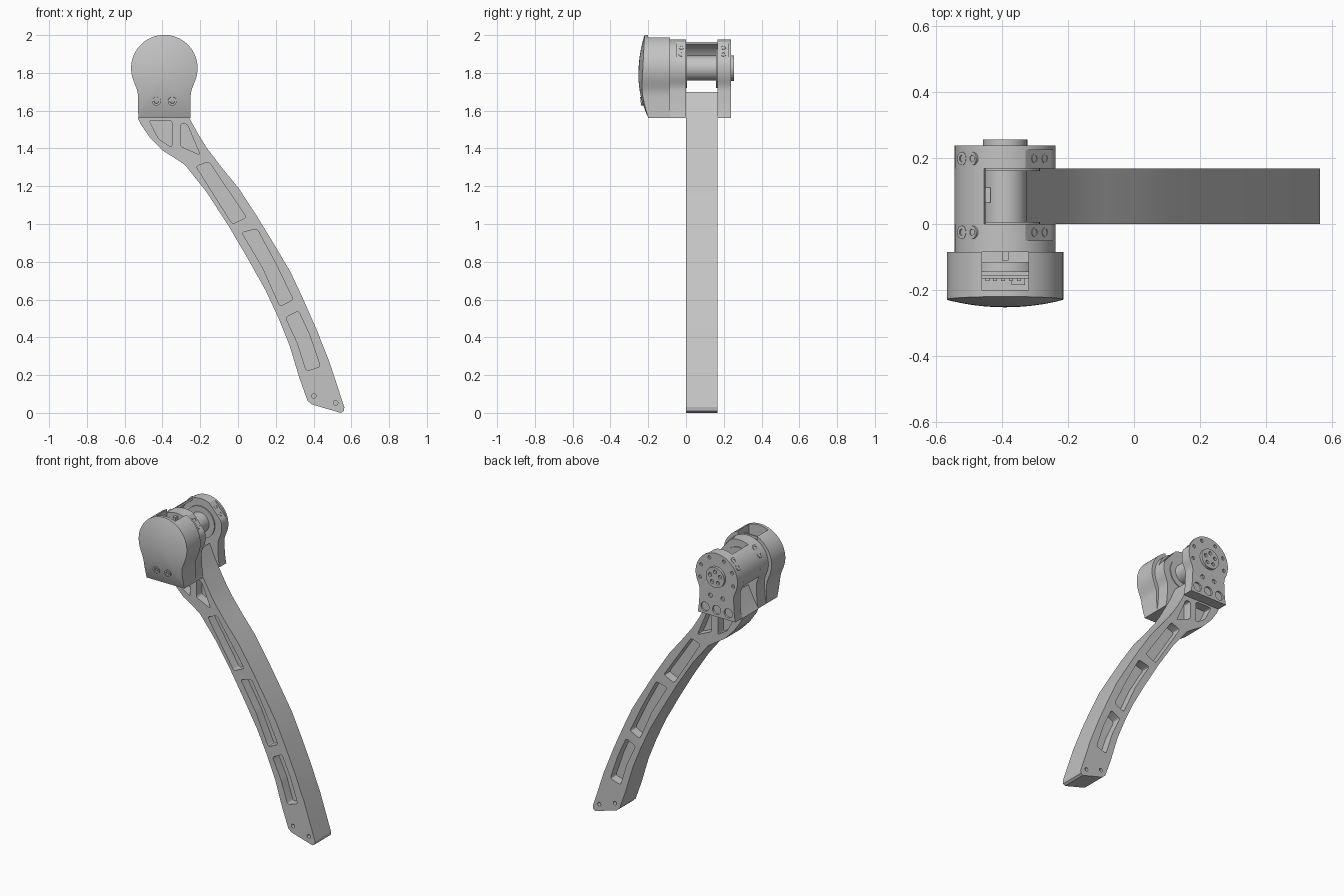
import bpy, bmesh
from math import cos, sin, pi, radians, sqrt
from mathutils import Vector, Matrix

if "Cube" in bpy.data.objects:
    bpy.data.objects.remove(bpy.data.objects["Cube"])

grey = bpy.data.materials.new("metal_grey")
grey.use_nodes = True
grey.diffuse_color = (0.55, 0.55, 0.55, 1)
grey.node_tree.nodes["Principled BSDF"].inputs["Base Color"].default_value = (0.55, 0.55, 0.55, 1)

CX, CZ = -0.39, 1.825   # pivot axis
BASE = 1.56             # underside of the head


def finish(name, bm):
    bmesh.ops.recalc_face_normals(bm, faces=bm.faces)
    mesh = bpy.data.meshes.new(name)
    bm.to_mesh(mesh)
    bm.free()
    mesh.materials.append(grey)
    obj = bpy.data.objects.new(name, mesh)
    bpy.context.collection.objects.link(obj)
    return obj


def ring(bm, pts, y):
    return [bm.verts.new((x, y, z)) for x, z in pts]


def wall(bm, a, b):
    for i in range(len(a)):
        bm.faces.new((a[i - 1], a[i], b[i], b[i - 1]))


def solid(name, outline, y0, y1, front=(), back=()):
    """Extrude an x-z outline along y, with blind holes (loop, depth) in either cap."""
    bm = bmesh.new()
    a, b = ring(bm, outline, y0), ring(bm, outline, y1)
    wall(bm, a, b)
    for outer, y, sign, holes in ((a, y0, 1, front), (b, y1, -1, back)):
        loops = [outer]
        for pts, depth in holes:
            rim, floor = ring(bm, pts, y), ring(bm, pts, y + sign * depth)
            wall(bm, rim, floor)
            bm.faces.new(floor)
            loops.append(rim)
        if len(loops) == 1:
            bm.faces.new(outer)
            continue
        edges = [bm.edges.get((l[i - 1], l[i])) for l in loops for i in range(len(l))]
        bmesh.ops.triangle_fill(bm, use_beauty=True, use_dissolve=False, edges=edges, normal=(0, -sign, 0))
    return finish(name, bm)


def circle(x, z, r, sides=24):
    return [(x + r * cos(2 * pi * k / sides), z + r * sin(2 * pi * k / sides)) for k in range(sides)]


def disc(name, r, y0, y1, back=()):
    return solid(name, circle(CX, CZ, r, 48), y0, y1, back=back)


def box(name, x0, x1, y0, y1, z0, z1):
    return solid(name, [(x0, z0), (x1, z0), (x1, z1), (x0, z1)], y0, y1)


def bolt(name, place, direction, r, socket, sides):
    """Bolt head with a socket, facing along a direction."""
    obj = solid(name, circle(0, 0, r), -.004, .012, front=[(circle(0, 0, socket, sides), .012)])
    turn = Vector(direction).to_track_quat('-Y', 'Z').to_matrix().to_4x4()
    obj.data.transform(Matrix.Translation(place) @ turn)


def rounded(pts, r, steps=4):
    out = []
    for i, p in enumerate(pts):
        p, a, b = Vector(p), Vector(pts[i - 1]), Vector(pts[(i + 1) % len(pts)])
        s = p + (a - p).normalized() * r
        e = p + (b - p).normalized() * r
        for k in range(steps + 1):
            t = k / steps
            out.append(tuple(s * (1 - t) ** 2 + p * 2 * t * (1 - t) + e * t * t))
    return out


def head_outline(r, low, waist, foot):
    """Round top that flows through a waist to a flat foot."""
    start = Vector((r * cos(low), r * sin(low)))
    c1 = start + Vector((sin(low), -cos(low))) * .05
    end = Vector((waist, -.165))
    c2 = end + Vector((0, .05))
    half = [Vector((foot, BASE - CZ)), Vector((waist + (foot - waist) * .45, -.23)),
            Vector((waist + (foot - waist) * .1, -.19))]
    for k in range(10, 0, -1):
        t = k / 10
        half.append(start * (1 - t) ** 3 + c1 * 3 * t * (1 - t) ** 2 + c2 * 3 * t * t * (1 - t) + end * t ** 3)
    for k in range(25):
        a = low + (pi / 2 - low) * k / 24
        half.append(Vector((r * cos(a), r * sin(a))))
    full = [(v.x, v.y) for v in half] + [(-v.x, v.y) for v in half[-2::-1]]
    return [(CX + x, CZ + z) for x, z in full]


# Curved arm with weight-saving pockets on both faces
right_edge = [(-.325, 1.70), (-.285, 1.61), (-.257, 1.56), (-.21, 1.475), (-.167, 1.405), (-.087, 1.30),
              (.003, 1.19), (.103, 1.037), (.193, .889), (.278, .746), (.347, .598), (.415, .444),
              (.484, .27), (.563, .03), (.56, .01), (.545, 0)]
left_edge = [(.39, .045), (.368, .065), (.325, .185), (.272, .36), (.214, .503), (.145, .651), (.05, .82),
             (-.05, .99), (-.167, 1.17), (-.278, 1.31), (-.31, 1.333), (-.40, 1.39), (-.468, 1.46),
             (-.516, 1.53), (-.53, 1.56), (-.50, 1.61), (-.455, 1.70)]
cradle = [(CX + .15 * sin(a), CZ - .15 * cos(a)) for a in (-.4, -.2, 0, .2, .4)]
pockets = [[(-.222, 1.305), (-.155, 1.33), (.045, 1.035), (-.03, 1.0)],
           [(.02, .955), (.10, .975), (.20, .79), (.292, .60), (.222, .565), (.13, .77)],
           [(.252, .505), (.32, .54), (.38, .41), (.436, .245), (.362, .222), (.315, .37)],
           [(-.47, 1.548), (-.35, 1.548), (-.35, 1.405), (-.42, 1.45)],
           [(-.305, 1.53), (-.27, 1.53), (-.20, 1.365), (-.305, 1.412)]]
holes = [(rounded(p, .015), .06) for p in pockets]
holes += [(circle(x, z, .012, 16), .07) for x, z in ((.402, .09), (.517, .053))]
arm = solid("curved_arm", right_edge + left_edge + cradle, 0, .168, holes, holes)

# Front housing: notched body and domed cover
shell = head_outline(.176, radians(-20), .139, .1375)
SLOT = .07
top = CZ + sqrt(.176 ** 2 - SLOT ** 2)
notched = [p for p in shell if p[0] > CX + SLOT]
notched += [(CX + SLOT, top), (CX + SLOT, 1.86), (CX - SLOT, 1.86), (CX - SLOT, top)]
notched += [p for p in shell if p[0] < CX - SLOT]
solid("housing_body", notched, -.2, -.085)


def dome_y(x, z):
    return .448 - sqrt(.7 ** 2 - (x - CX) ** 2 - (z - 1.79) ** 2)


bm = bmesh.new()
last = ring(bm, shell, -.2)
bm.faces.new(last)
for k in range(10, 0, -1):
    pts = [(CX + (x - CX) * k / 10, 1.79 + (z - 1.79) * k / 10) for x, z in shell]
    loop = [bm.verts.new((x, dome_y(x, z), z)) for x, z in pts]
    wall(bm, last, loop)
    last = loop
tip = bm.verts.new((CX, dome_y(CX, 1.79), 1.79))
for i in range(len(last)):
    bm.faces.new((last[i - 1], last[i], tip))
finish("domed_cover", bm)
for i, x in enumerate((CX - .042, CX + .042)):
    bolt(f"cover_bolt_{i}", (x, dome_y(x, 1.65), 1.65), (0, -1, -.15), .023, .012, 16)

# Electronics in the open slot
box("circuit_board", CX - .07, CX + .07, -.165, -.155, 1.85, 1.945)
disc("encoder_ring", .11, -.145, -.115)
box("connector", CX + .02, CX + .06, -.185, -.165, 1.85, 1.93)
box("cable_tab", CX - .01, CX + .01, -.11, -.08, 1.9, 1.96)
for k in range(5):
    box(f"chip_{k}", CX - .06 + k * .024, CX - .048 + k * .024, -.172, -.165, 1.88, 1.935)

# Fork plates either side of the arm, with a flat screw seat on one shoulder
plate = head_outline(.153, radians(-25), .126, .1375)
SEAT = radians(41)
normal = Vector((cos(SEAT), sin(SEAT)))
seated = []
for x, z in plate:
    over = max(0, (Vector((x, z)) - Vector((CX, CZ))).dot(normal) - .139)
    seated.append((x - normal.x * over, z - normal.y * over))
back_holes = [(circle(CX + x, 1.605, .03), .012) for x in (-.085, 0, .085)]
back_holes += [(circle(CX + x, 1.69, .014), .012) for x in (-.045, .045)]
back_holes += [(circle(CX + .125 * cos(radians(a)), CZ + .125 * sin(radians(a)), .011, 16), .012)
               for a in (-15, 25, 65, 115, 155, 195)]
solid("front_plate", plate, -.085, -.05)
solid("front_plate_seat", seated, -.05, 0)
solid("back_plate_seat", seated, .168, .224)
solid("back_plate", plate, .224, .238, back=back_holes)
for plate_name, y in (("front", -.025), ("back", .198)):
    for side, out, r, socket, sides in ((1, .137, .014, .01, 16), (-1, .15, .02, .011, 6)):
        n = Vector((side * cos(SEAT), 0, sin(SEAT)))
        along = Vector((-n.z, 0, n.x))
        for i, k in enumerate((-.024, .024)):
            spot = Vector((CX, y, CZ)) + n * out + along * k
            bolt(f"{plate_name}_seat_bolt_{side}_{i}", spot, n, r, socket, sides)

# Shell bridging the two plates over the shaft
sweep = [radians(115 + 85 * k / 16) for k in range(17)]
bridge = [(CX + .153 * cos(a), CZ + .153 * sin(a)) for a in sweep]
bridge += [(CX + .141 * cos(a), CZ + .141 * sin(a)) for a in reversed(sweep)]
solid("bridge_shell", bridge, -.002, .17)

# Pivot shaft, its flanges and the drilled hub
disc("pivot_shaft", .066, -.01, .18)
disc("front_flange", .105, -.005, .006)
disc("back_flange", .105, .16, .172)
box("shaft_key", CX - .066, CX - .045, .065, .11, CZ, CZ + .06)
disc("back_hub", .067, .23, .255,
     [(circle(CX + .038 * cos(a), CZ + .038 * sin(a), .012, 16), .015)
      for a in [pi / 2 + 2 * pi * k / 5 for k in range(5)]])

# Smooth the round surfaces, keep the machined edges crisp
for obj in bpy.data.objects:
    obj.select_set(obj.type == 'MESH')
bpy.context.view_layer.objects.active = arm
bpy.ops.object.shade_smooth_by_angle(angle=radians(25))
